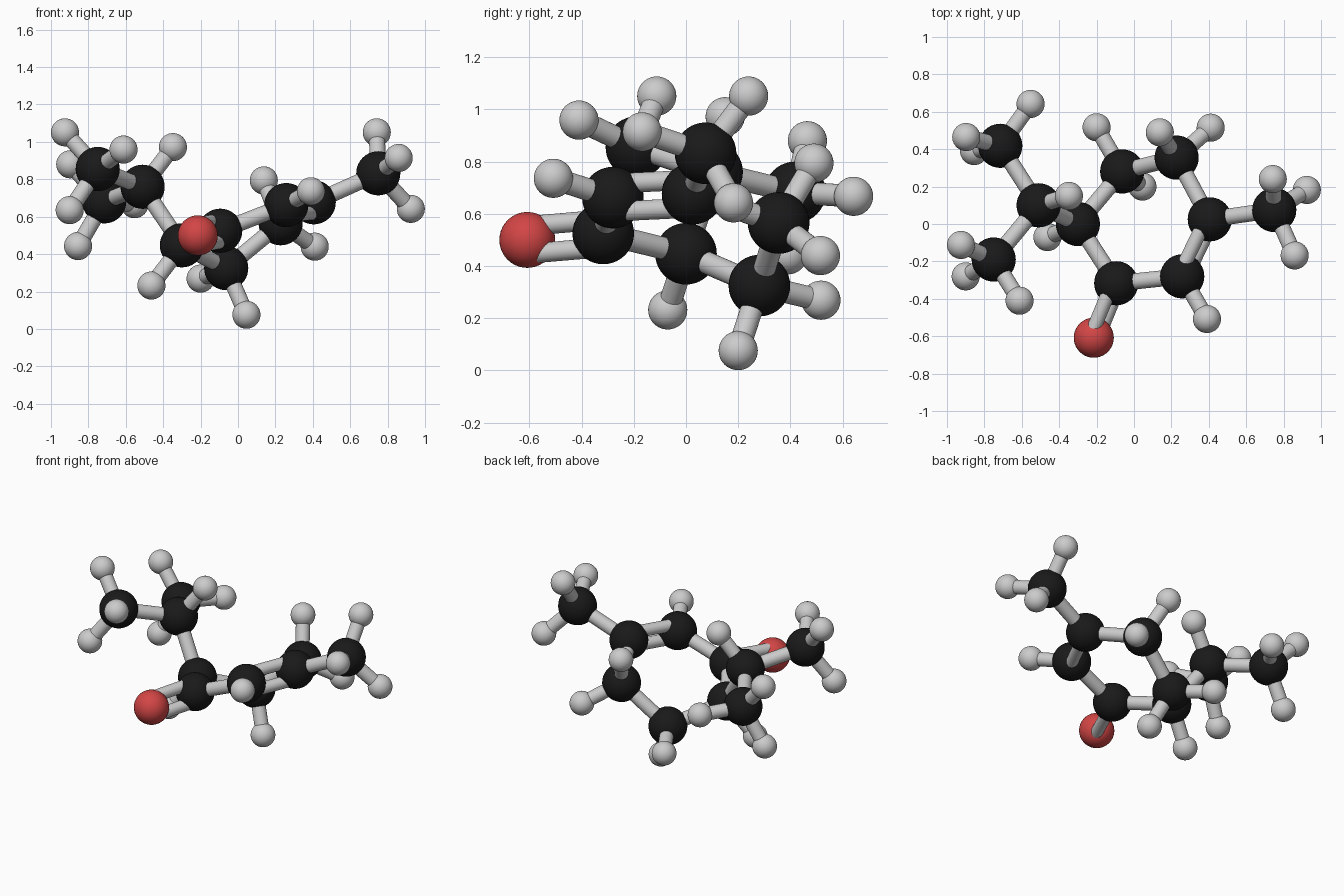
import bpy
from mathutils import Vector

if "Cube" in bpy.data.objects:
    bpy.data.objects.remove(bpy.data.objects["Cube"])


def material(name, rgb):
    m = bpy.data.materials.new(name)
    m.diffuse_color = (*rgb, 1)
    m.use_nodes = True
    m.node_tree.nodes["Principled BSDF"].inputs["Base Color"].default_value = m.diffuse_color
    return m


BLACK = material("carbon_black", (0.01, 0.01, 0.01))
RED = material("oxygen_red", (0.65, 0.06, 0.06))


def atom(name, pos, radius, mat=None):
    bpy.ops.mesh.primitive_uv_sphere_add(segments=40, ring_count=20, radius=radius, location=pos)
    ob = bpy.context.object
    ob.name = name
    if mat:
        ob.data.materials.append(mat)
    bpy.ops.object.shade_smooth()


def bond(name, a, b, radius=0.043, shift=Vector()):
    a, b = Vector(a) + shift, Vector(b) + shift
    d = b - a
    bpy.ops.mesh.primitive_cylinder_add(vertices=28, radius=radius, depth=d.length, location=(a + b) / 2)
    ob = bpy.context.object
    ob.name = name
    ob.rotation_mode = 'QUATERNION'
    ob.rotation_quaternion = d.to_track_quat('Z', 'Y')
    bpy.ops.object.shade_smooth_by_angle()


def double_bond(name, a, b):
    # two rods placed above and below the local ring plane
    d = (Vector(b) - Vector(a)).normalized()
    n = Vector((-0.36, 0, 0.93))
    n = (n - d * n.dot(d)).normalized() * 0.057
    bond(name + "_upper", a, b, 0.038, n)
    bond(name + "_lower", a, b, 0.038, -n)


# Carbon positions, each with its attached hydrogens
carbons = {
    "ring_1": ((-0.30, 0.0, 0.447), [(-0.463, -0.07, 0.232)]),
    "ring_2": ((-0.095, -0.317, 0.525), []),
    "ring_3": ((0.258, -0.28, 0.662), [(0.39, -0.508, 0.736)]),
    "ring_4": ((0.405, 0.025, 0.677), []),
    "ring_5": ((0.228, 0.355, 0.565), [(0.138, 0.49, 0.794), (0.41, 0.515, 0.44)]),
    "ring_6": ((-0.063, 0.281, 0.325), [(-0.20, 0.517, 0.269), (0.045, 0.20, 0.076)]),
    "methyl": ((0.75, 0.075, 0.832), [(0.742, 0.24, 1.051), (0.924, 0.182, 0.642), (0.859, -0.168, 0.914)]),
    "branch": ((-0.51, 0.10, 0.76), [(-0.348, 0.15, 0.972)]),
    "branch_end_back": ((-0.715, 0.418, 0.682), [(-0.553, 0.642, 0.667), (-0.897, 0.465, 0.88), (-0.855, 0.39, 0.443)]),
    "branch_end_front": ((-0.75, -0.19, 0.855), [(-0.925, -0.112, 1.051), (-0.90, -0.28, 0.635), (-0.612, -0.41, 0.959)]),
}
oxygen = (-0.215, -0.608, 0.50)
C = {k: v[0] for k, v in carbons.items()}

# Atoms and hydrogen bonds
for name, (pos, hydrogens) in carbons.items():
    atom("carbon_" + name, pos, 0.118, BLACK)
    for i, h in enumerate(hydrogens, 1):
        atom(f"hydrogen_{name}_{i}", h, 0.075)
        bond(f"hydrogen_bond_{name}_{i}", pos, h)
atom("oxygen", oxygen, 0.107, RED)

# Single bonds of the carbon skeleton
for a, b in [("ring_1", "ring_2"), ("ring_2", "ring_3"), ("ring_4", "ring_5"),
             ("ring_5", "ring_6"), ("ring_6", "ring_1"), ("ring_4", "methyl"),
             ("ring_1", "branch"), ("branch", "branch_end_back"), ("branch", "branch_end_front")]:
    bond(f"bond_{a}_{b}", C[a], C[b])

# Double bonds
double_bond("double_bond_ring", C["ring_3"], C["ring_4"])
double_bond("double_bond_oxygen", C["ring_2"], oxygen)
